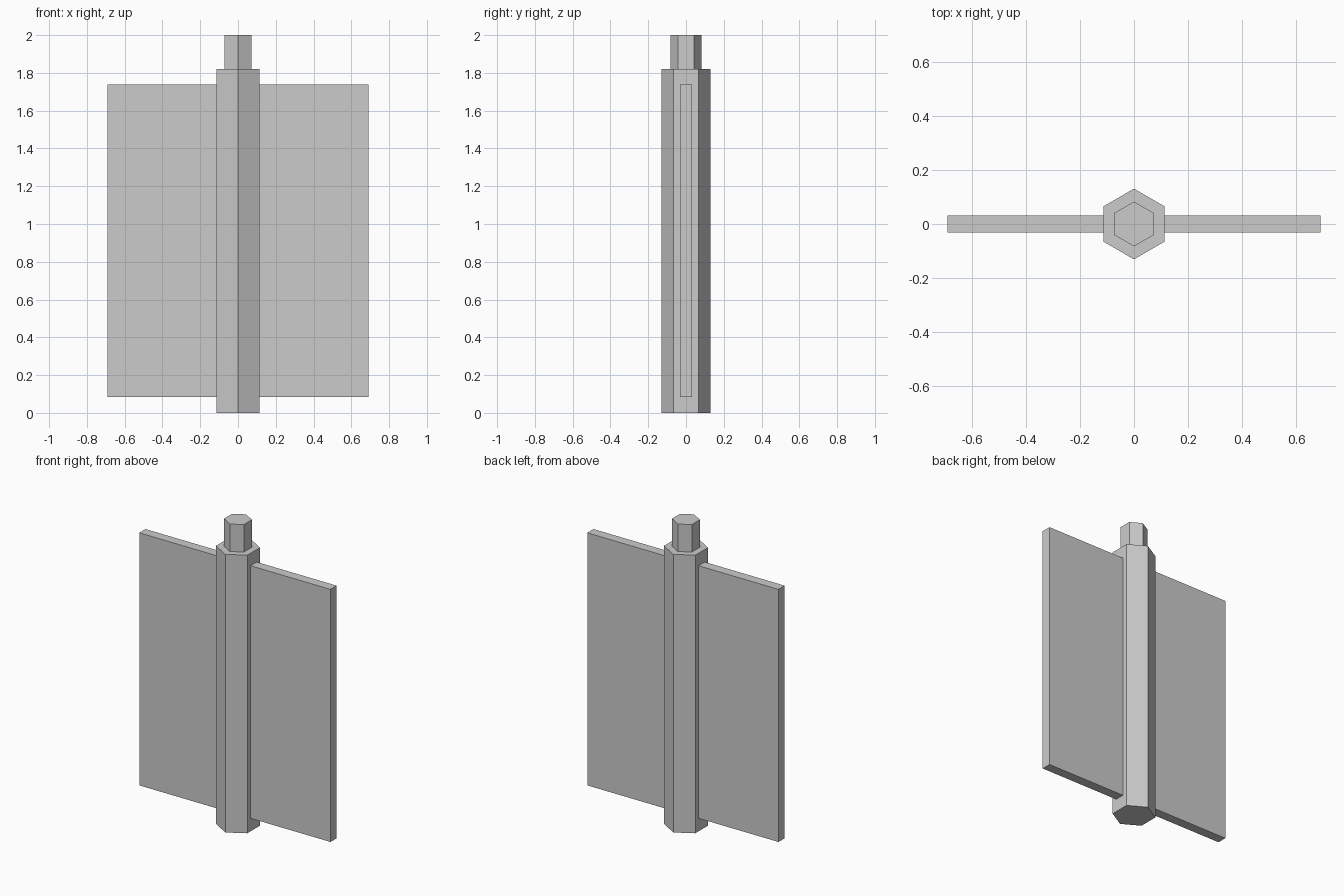
import bpy
import math

if "Cube" in bpy.data.objects:
    bpy.data.objects.remove(bpy.data.objects["Cube"])

# One plain grey for the whole model
grey = bpy.data.materials.new("light_grey")
grey.diffuse_color = (0.6, 0.6, 0.6, 1.0)
grey.use_nodes = True
grey.node_tree.nodes["Principled BSDF"].inputs["Base Color"].default_value = grey.diffuse_color


def finish(name):
    obj = bpy.context.object
    obj.name = name
    obj.data.name = name
    obj.data.materials.append(grey)
    return obj


def hex_prism(name, radius, z0, z1):
    # Corners point along +y and -y, flats face +x and -x
    bpy.ops.mesh.primitive_cylinder_add(
        vertices=6, radius=radius, depth=z1 - z0, location=(0, 0, (z0 + z1) / 2))
    return finish(name)


def box(name, x0, x1, thickness, z0, z1):
    bpy.ops.mesh.primitive_cube_add(size=1, location=((x0 + x1) / 2, 0, (z0 + z1) / 2))
    bpy.context.object.scale = (x1 - x0, thickness, z1 - z0)
    bpy.ops.object.transform_apply(location=False, rotation=False, scale=True)
    return finish(name)


# Central barrel and the pin standing out of its top
BARREL_R = 0.131
hex_prism("hinge_barrel", BARREL_R, 0.0, 1.82)
hex_prism("hinge_pin", 0.083, 1.82, 2.0)

# Two flat leaves meeting the barrel's side flats
flat = BARREL_R * math.cos(math.pi / 6)
box("left_leaf", -0.692, -flat, 0.064, 0.085, 1.738)
box("right_leaf", flat, 0.692, 0.064, 0.085, 1.738)
